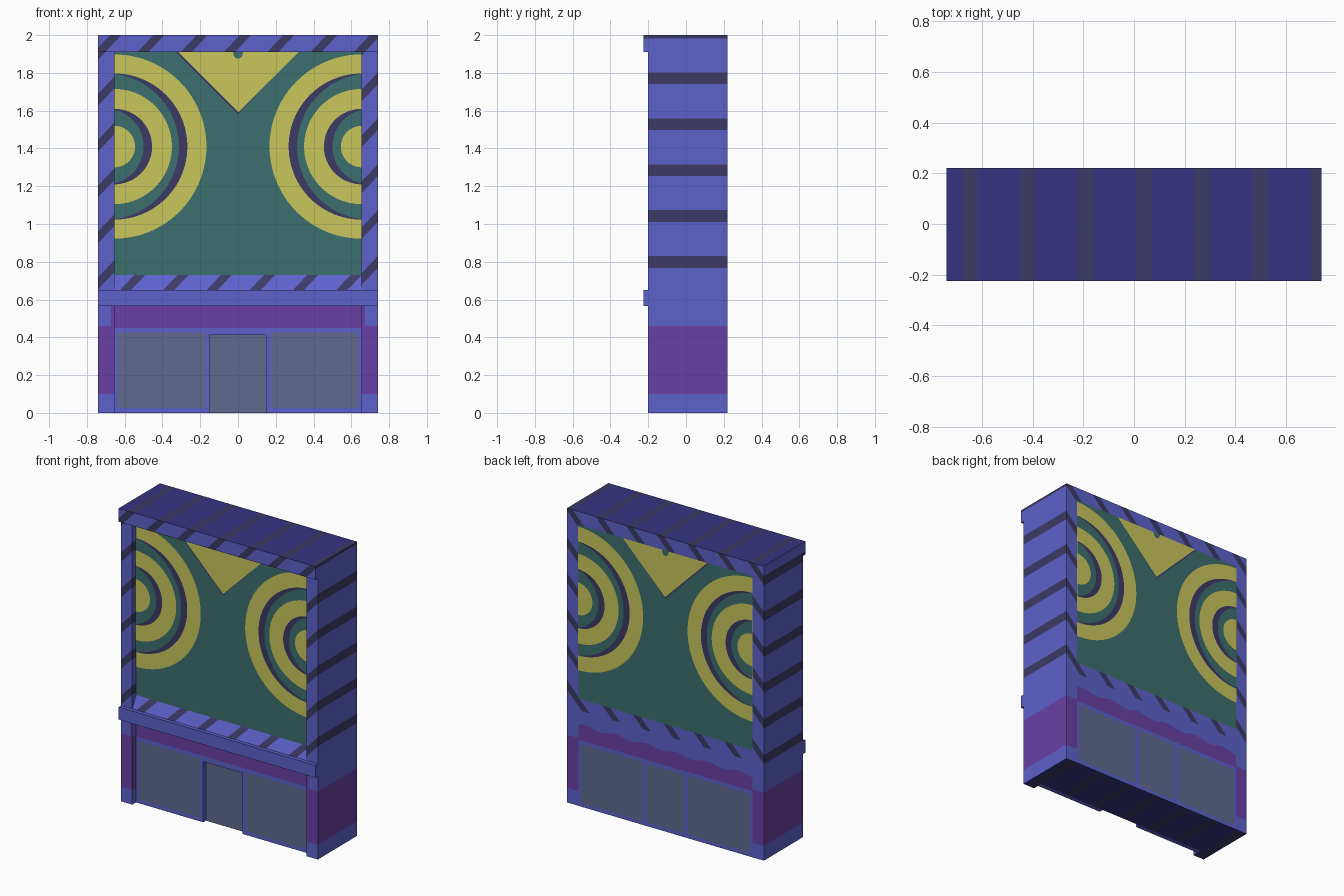
import bpy, bmesh, math
from mathutils import Vector

if "Cube" in bpy.data.objects:
    bpy.data.objects.remove(bpy.data.objects["Cube"])


def material(name, r, g, b):
    m = bpy.data.materials.new(name)
    lin = [(c / 255 / 12.92) if c < 11 else ((c / 255 + 0.055) / 1.055) ** 2.4 for c in (r, g, b)]
    m.diffuse_color = (*lin, 1)
    m.use_nodes = True
    m.node_tree.nodes["Principled BSDF"].inputs["Base Color"].default_value = m.diffuse_color
    return m


NAMES = ["blue", "dark", "purple", "navy", "green", "yellow", "glass"]
MATS = [material("periwinkle blue", 93, 98, 203), material("dark stripe", 60, 58, 101),
        material("purple", 105, 64, 166), material("roof navy", 54, 52, 130),
        material("teal green", 60, 112, 110), material("mustard yellow", 202, 198, 92),
        material("grey glass", 96, 106, 143)]
ID = {n: i for i, n in enumerate(NAMES)}
HX, IX = 0.74, 0.655            # outer and inner half width
BACK, FRONT = 0.22, -0.16       # painted wall planes
PX, PZ = 0.229, 0.243           # stripe periods
LO, HI = -0.07, 0.185           # stripe phase range


def finish(bm, name):
    me = bpy.data.meshes.new(name)
    for m in MATS:
        me.materials.append(m)
    bm.to_mesh(me)
    bm.free()
    ob = bpy.data.objects.new(name, me)
    bpy.context.collection.objects.link(ob)
    return ob


def cut(bm, co, no):
    bmesh.ops.bisect_plane(bm, geom=bm.verts[:] + bm.edges[:] + bm.faces[:],
                           dist=1e-6, plane_co=co, plane_no=no)


def box(name, x0, x1, y0, y1, z0, z1, rule, levels=(), stripes=None, top_y0=None):
    """Box sliced at levels and along the diagonal stripes, coloured by rule(centre, normal)."""
    bm = bmesh.new()
    bmesh.ops.create_cube(bm, size=1)
    for v in bm.verts:
        up, fr = v.co.z > 0, v.co.y < 0
        front_y = top_y0 if (up and top_y0 is not None) else y0
        v.co = (x1 if v.co.x > 0 else x0, front_y if fr else y1, z1 if up else z0)
    for z in levels:
        cut(bm, (0, 0, z), (0, 0, 1))
    if stripes is not None:
        no = Vector((-1 / PX, 0, 1 / PZ)).normalized()
        for k in range(-5, 14):
            for e in (LO, HI):
                cut(bm, (stripes, 0, PZ * (k + e)), no)
    bm.normal_update()
    for f in bm.faces:
        c, n = f.calc_center_median(), f.normal
        col = rule(c, n)
        if stripes is not None and (c.z > 0.65 or c.z < 0.001):
            u = c.z / PZ - (c.x - stripes) / PX
            if (u - LO) % 1 < HI - LO:
                col = "dark"
        f.material_index = ID[col]
    return finish(bm, name)


def shell(c, n):
    if n.z > 0.99 and c.z > 1.99 or n.z < -0.99 and c.z < 0.01:
        return "navy"
    return "purple" if 0.1 < c.z < 0.46 else "blue"


def plain(col):
    return lambda c, n: col


# Main body, sides and roof
box("building_body", -HX, HX, -0.13, BACK, 0, 2, shell, (0.1, 0.46, 0.65), 0)

# Corner pilasters
for s, side in ((-1, "left"), (1, "right")):
    a, b = sorted((s * IX, s * HX))
    box(side + "_pilaster", a, b, -0.2, -0.13, 0, 1.91, shell, (0.1, 0.46, 0.65), 0)

# Cornice, ledge and sloped sill
box("top_cornice", -HX, HX, -0.225, -0.13, 1.91, 2, shell, (), 0)
box("shop_ledge", -HX, HX, -0.225, -0.13, 0.565, 0.65, plain("blue"))
box("sloped_sill", -IX, IX, -0.2, -0.13, 0.65, 0.73, plain("blue"), (), -0.05, top_y0=FRONT)

# Upper wall and shopfront around the recessed door
box("mural_wall", -IX, IX, FRONT, -0.13, 0.73, 1.91, plain("green"))


def shop_rule(c, n):
    return "purple" if c.z > 0.45 else "blue"


box("shopfront_left", -IX, -0.15, FRONT, -0.13, 0, 0.565, shop_rule, (0.45,))
box("shopfront_right", 0.147, IX, FRONT, -0.13, 0, 0.565, shop_rule, (0.45,))
box("shopfront_lintel", -0.15, 0.147, FRONT, -0.13, 0.413, 0.565, shop_rule, (0.45,))


# Painted details: flat plates lying just off the wall
def paint(bm, pts, y, side, layer, col):
    f = bm.faces.new([bm.verts.new((x, y + side * 0.0008 * layer, z)) for x, z in pts])
    f.normal_update()
    if f.normal.y * side < 0:
        f.normal_flip()
    f.material_index = ID[col]


def rect(x0, x1, z0, z1):
    return [(x0, z0), (x1, z0), (x1, z1), (x0, z1)]


def rounded(x0, x1, z0, z1, r=0.015):
    pts = []
    for cx, cz, a0 in ((x1 - r, z1 - r, 0), (x0 + r, z1 - r, 90),
                       (x0 + r, z0 + r, 180), (x1 - r, z0 + r, 270)):
        for i in range(4):
            a = math.radians(a0 + 30 * i)
            pts.append((cx + r * math.cos(a), cz + r * math.sin(a)))
    return pts


def half_disc(s, r, d=0.0):
    """Part of a disc inside the panel edge, its centre pushed outward by d."""
    m = math.acos(d / r)
    return [(s * (IX + d - r * math.cos(a)), 1.41 + r * math.sin(a))
            for a in (m * (i / 24 - 1) for i in range(49))]


RINGS = [(0.488, 0, "yellow"), (0.387, 0, "dark"), (0.387, 0.045, "green"),
         (0.305, 0, "yellow"), (0.2, 0, "dark"), (0.2, 0.045, "green"), (0.11, 0, "yellow")]


def mural(name, y, side):
    bm = bmesh.new()
    if side > 0:
        paint(bm, rect(-IX, IX, 0.73, 1.91), y, side, 1, "green")
    for s in (-1, 1):
        for i, (r, d, col) in enumerate(RINGS):
            paint(bm, half_disc(s, r, d), y, side, 2 + i, col)
    paint(bm, [(-0.328, 1.91), (0.318, 1.91), (0, 1.582)], y, side, 2, "dark")
    paint(bm, [(-0.316, 1.91), (0.32, 1.91), (0.002, 1.592)], y, side, 3, "yellow")
    dot = [(0.026 * math.cos(t), 1.91 - 0.035 * abs(math.sin(t)))
           for t in (math.pi * i / 10 for i in range(11))]
    paint(bm, dot, y, side, 4, "green")
    finish(bm, name)


mural("front_mural", FRONT, -1)
mural("back_mural", BACK, 1)

# Windows and door on the front
bm = bmesh.new()
paint(bm, rounded(-0.637, -0.172, 0.025, 0.425), FRONT, -1, 1, "glass")
paint(bm, rounded(0.172, 0.637, 0.025, 0.425), FRONT, -1, 1, "glass")
paint(bm, rect(-0.15, 0.147, 0, 0.413), -0.13, -1, 1, "glass")
# Purple notch on the pilaster tops
for s in (-1, 1):
    paint(bm, rect(*sorted((s * IX, s * 0.672)), 0.46, 0.565), -0.2, -1, 1, "purple")
finish(bm, "front_glazing")

# Painted shopfront on the back with a wavy upper edge
bm = bmesh.new()
wave = [(IX - 2 * IX * i / 40, 0.552 + 0.01 * math.sin(i * 0.9)) for i in range(41)]
paint(bm, [(-IX, 0.45), (IX, 0.45)] + wave, BACK, 1, 1, "purple")
paint(bm, rect(-IX, IX, 0, 0.45), BACK, 1, 1, "blue")
for x0, x1 in ((-0.637, -0.172), (-0.145, 0.145), (0.172, 0.637)):
    paint(bm, rounded(x0, x1, 0.025, 0.425), BACK, 1, 2, "glass")
finish(bm, "back_shopfront")
